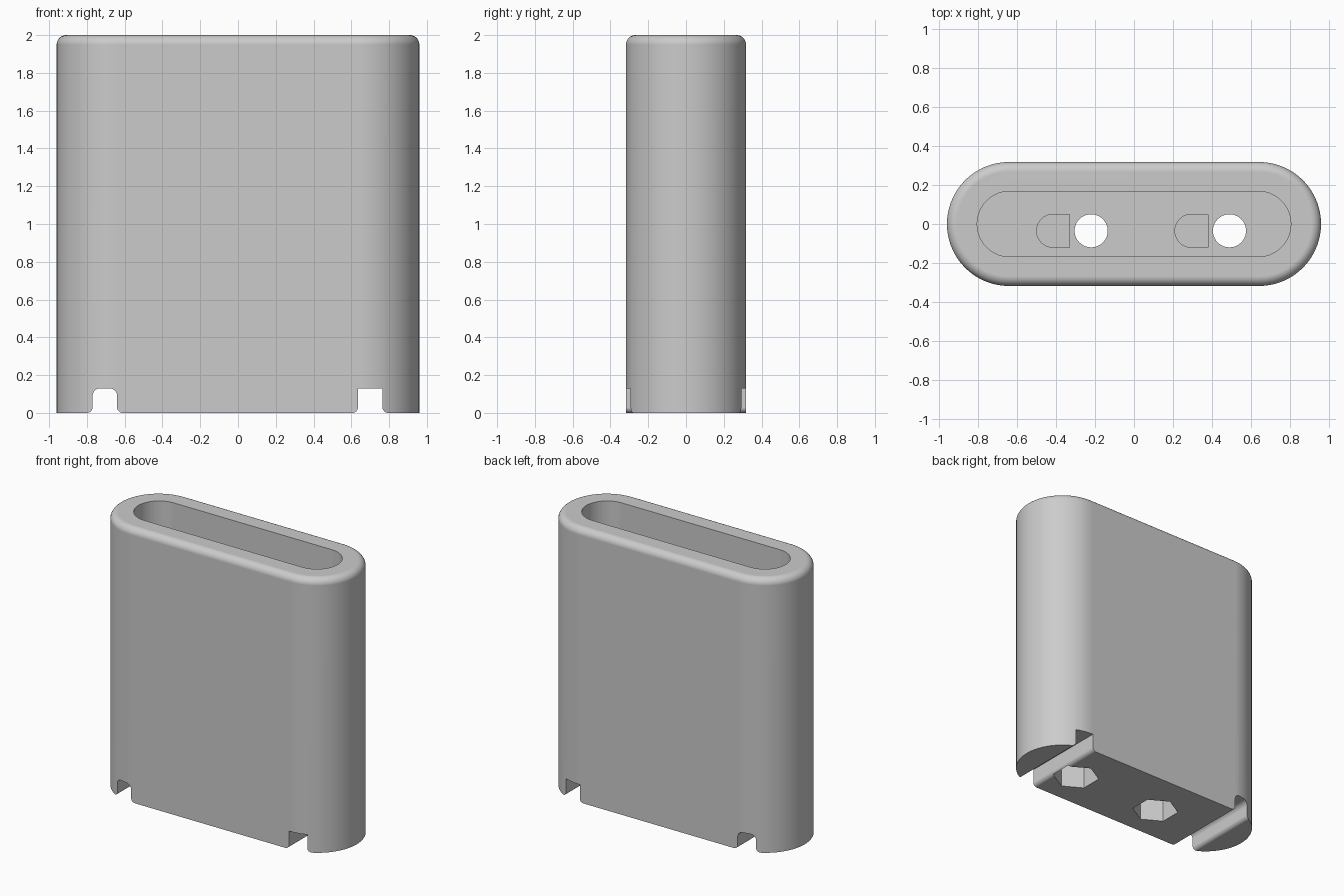
import bpy, bmesh
from math import pi, cos, sin
from mathutils import Vector

old = bpy.data.objects.get("Cube")
if old:
    bpy.data.objects.remove(old, do_unlink=True)

HALF, RADIUS, HEIGHT = 0.96, 0.318, 2.0
FLOOR, HOLE_Y, HOLE_R = 0.3, -0.035, 0.085

grey = bpy.data.materials.new("plain grey")
grey.use_nodes = True
grey.diffuse_color = (0.6, 0.6, 0.6, 1)
grey.node_tree.nodes["Principled BSDF"].inputs["Base Color"].default_value = (0.6, 0.6, 0.6, 1)


def arc(cx, cy, r, start, end, steps=8):
    """Points on a circular arc, angles in units of pi."""
    angles = [pi * (start + (end - start) * i / steps) for i in range(steps + 1)]
    return [(cx + r * cos(a), cy + r * sin(a)) for a in angles]


def stadium(half, r):
    return arc(half - r, 0, r, -0.5, 0.5, 36) + arc(r - half, 0, r, 0.5, 1.5, 36)


def prism(name, profile, low, high, upright=True, fillet=0):
    """Extrude a profile along z, or along y when it is drawn in x and z."""
    bm = bmesh.new()
    place = (lambda p: (p[0], p[1], low)) if upright else (lambda p: (p[0], low, p[1]))
    face = bm.faces.new([bm.verts.new(place(p)) for p in profile])
    ext = bmesh.ops.extrude_face_region(bm, geom=[face])["geom"]
    move = Vector((0, 0, high - low) if upright else (0, high - low, 0))
    bmesh.ops.translate(bm, vec=move, verts=[v for v in ext if isinstance(v, bmesh.types.BMVert)])
    bmesh.ops.recalc_face_normals(bm, faces=bm.faces)
    if fillet:
        rim = [e for e in bm.edges if all(abs(v.co.z - high) < 1e-5 for v in e.verts)]
        bmesh.ops.bevel(bm, geom=rim, offset=fillet, segments=8, profile=0.5, affect='EDGES')
    mesh = bpy.data.meshes.new(name)
    bm.to_mesh(mesh)
    bm.free()
    obj = bpy.data.objects.new(name, mesh)
    bpy.context.collection.objects.link(obj)
    mesh.materials.append(grey)
    return obj


def notch_profile(cx, half=0.065, top=0.13, flare=0.03, round_r=0.0):
    """Slot with flared lower corners and an optionally rounded roof."""
    if round_r:
        roof = arc(half - round_r, top - round_r, round_r, 0, 0.5)
    else:
        roof = [(half, top)]
    right = [(half + flare, -0.1)] + arc(half + flare, flare, flare, 1.5, 1) + roof
    left = [(-x, z) for x, z in reversed(right)]
    return [(cx + x, z) for x, z in right + left]


# Outer shell with a rounded top rim
body = prism("holder_body", stadium(HALF, RADIUS), 0, HEIGHT, fillet=0.05)

# Deep pocket and the two cable notches
cutters = [
    prism("pocket_cutter", stadium(0.805, 0.168), FLOOR, HEIGHT + 0.1),
    prism("round_notch_cutter", notch_profile(-0.705, round_r=0.04), -1, 1, upright=False),
    prism("square_notch_cutter", notch_profile(0.7), -1, 1, upright=False),
]

# Screw holes, hexagonal nut recesses and shallow D-shaped seats
for x in (-0.22, 0.49):
    seat = arc(x - 0.195, HOLE_Y, HOLE_R, 0.5, 1.5, 20)
    seat += [(x - 0.11, HOLE_Y - HOLE_R), (x - 0.11, HOLE_Y + HOLE_R)]
    cutters += [
        prism("hole_cutter", arc(x, HOLE_Y, HOLE_R, 0, 2, 40)[:-1], -0.1, FLOOR + 0.1),
        prism("nut_cutter", arc(x, HOLE_Y, 0.157, 1 / 6, 13 / 6, 6)[:-1], -0.1, 0.2),
        prism("seat_cutter", seat, FLOOR - 0.06, FLOOR + 0.1),
    ]

bpy.ops.object.select_all(action='DESELECT')
bpy.context.view_layer.objects.active = body
body.select_set(True)
for cutter in cutters:
    cutter.hide_render = True
    mod = body.modifiers.new("cut", 'BOOLEAN')
    mod.operation, mod.solver, mod.object = 'DIFFERENCE', 'EXACT', cutter
    bpy.ops.object.modifier_apply(modifier=mod.name)
    bpy.data.objects.remove(cutter, do_unlink=True)

# Smooth curved walls, crisp edges
bpy.ops.object.shade_smooth_by_angle(angle=pi / 6)
weighted = body.modifiers.new("weighted normals", 'WEIGHTED_NORMAL')
weighted.keep_sharp = True
